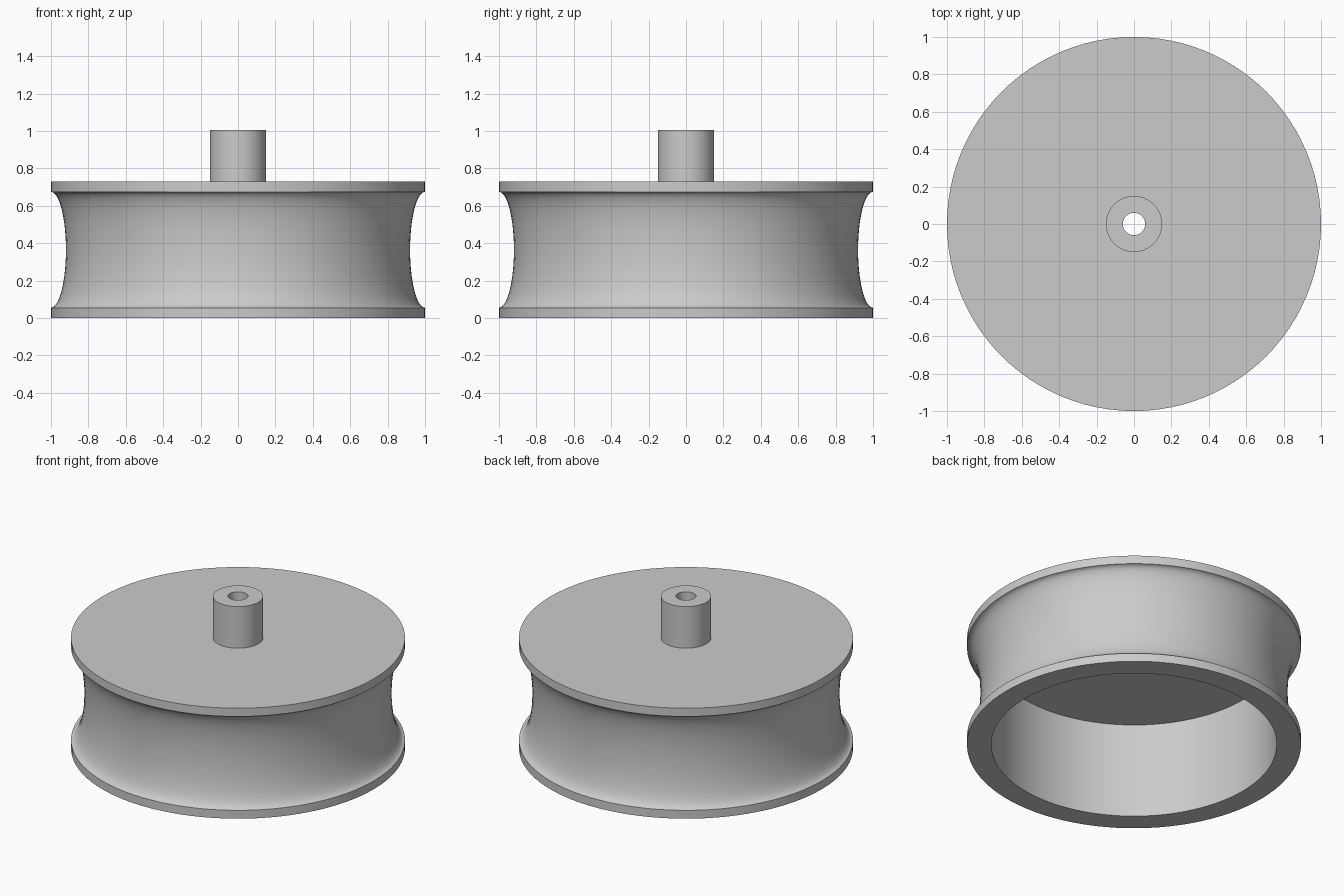
import bpy
import math

cube = bpy.data.objects.get("Cube")
if cube:
    bpy.data.objects.remove(cube, do_unlink=True)

SEGMENTS = 96
RIM = 1.0            # flange radius
HEIGHT = 0.73        # flange to flange
FLANGE = 0.055       # flange thickness
GROOVE = 0.08        # depth of the concave groove
CAVITY = 0.855       # inner wall radius
CEILING = 0.63       # underside of the top plate
HUB, BORE, HUB_TOP = 0.15, 0.06, 1.005

grey = bpy.data.materials.new("plain grey")
grey.use_nodes = True
colour = (0.6, 0.6, 0.6, 1)
grey.diffuse_color = colour
grey.node_tree.nodes["Principled BSDF"].inputs["Base Color"].default_value = colour


def lathe(name, profile):
    """Revolve a closed (radius, height) outline around the z axis."""
    n = len(profile)
    verts, faces = [], []
    for i in range(SEGMENTS):
        a = math.tau * i / SEGMENTS
        verts += [(r * math.cos(a), r * math.sin(a), z) for r, z in profile]
        j = (i + 1) % SEGMENTS
        for k in range(n):
            m = (k + 1) % n
            faces.append((i * n + k, j * n + k, j * n + m, i * n + m))
    mesh = bpy.data.meshes.new(name)
    mesh.from_pydata(verts, [], faces)
    mesh.materials.append(grey)
    obj = bpy.data.objects.new(name, mesh)
    bpy.context.collection.objects.link(obj)
    bpy.ops.object.select_all(action="DESELECT")
    obj.select_set(True)
    bpy.context.view_layer.objects.active = obj
    bpy.ops.object.shade_smooth_by_angle(angle=math.radians(35))
    return obj


# Half-elliptical groove between the two flanges
half = HEIGHT / 2 - FLANGE
STEPS = 20
groove = []
for s in range(STEPS + 1):
    t = math.pi * s / STEPS
    groove.append((RIM - GROOVE * math.sin(t), HEIGHT / 2 - half * math.cos(t)))

# One hollow piece, open below, with the bored hub on its top plate
outline = [(CAVITY, 0), (RIM, 0)] + groove + [
    (RIM, HEIGHT), (HUB, HEIGHT), (HUB, HUB_TOP),
    (BORE, HUB_TOP), (BORE, CEILING), (CAVITY, CEILING)]
lathe("grooved_wheel", outline)
